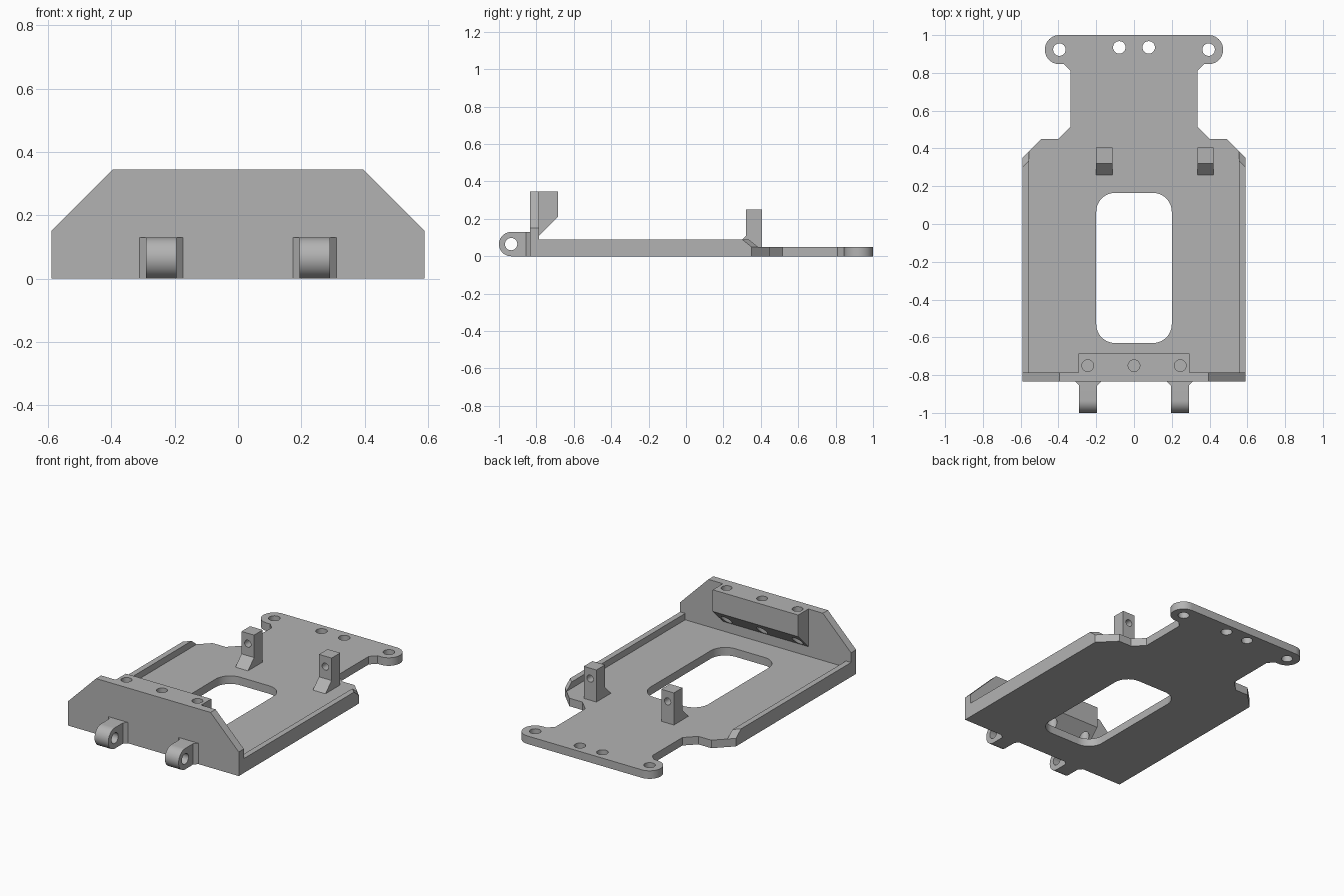
import bpy
import bmesh
from math import sin, cos, pi, radians

if "Cube" in bpy.data.objects:
    bpy.data.objects.remove(bpy.data.objects["Cube"], do_unlink=True)

grey = bpy.data.materials.new("plain grey")
grey.use_nodes = True
grey.diffuse_color = (0.45, 0.45, 0.45, 1)
grey.node_tree.nodes["Principled BSDF"].inputs["Base Color"].default_value = grey.diffuse_color

PLACE = {"X": lambda a, b, d: (d, a, b),
         "Y": lambda a, b, d: (a, d, b),
         "Z": lambda a, b, d: (a, b, d)}


def arc(cx, cy, r, start, end, steps=12):
    angles = [radians(start + (end - start) * i / steps) for i in range(steps + 1)]
    return [(cx + r * cos(t), cy + r * sin(t)) for t in angles]


def circle(cx, cy, r):
    return arc(cx, cy, r, 0, 360, 32)[:-1]


def prism(name, outline, axis, lo, hi):
    """Extrude a flat outline along an axis."""
    bm = bmesh.new()
    ends = [[bm.verts.new(PLACE[axis](a, b, d)) for a, b in outline] for d in (lo, hi)]
    for ring in ends:
        bm.faces.new(ring)
    for i in range(len(outline)):
        j = (i + 1) % len(outline)
        bm.faces.new((ends[0][i], ends[0][j], ends[1][j], ends[1][i]))
    bmesh.ops.recalc_face_normals(bm, faces=bm.faces)
    mesh = bpy.data.meshes.new(name)
    bm.to_mesh(mesh)
    bm.free()
    mesh.materials.append(grey)
    obj = bpy.data.objects.new(name, mesh)
    bpy.context.collection.objects.link(obj)
    return obj


def cut(obj, outlines, axis, lo=-2, hi=2):
    """Cut prism-shaped holes out of an object."""
    cutters = []
    for outline in outlines:
        cutter = prism("cutter", outline, axis, lo, hi)
        cutter.hide_render = True
        mod = obj.modifiers.new("hole", "BOOLEAN")
        mod.operation, mod.solver, mod.object = "DIFFERENCE", "EXACT", cutter
        cutters.append(cutter)
    bpy.context.view_layer.update()
    graph = bpy.context.evaluated_depsgraph_get()
    result = bpy.data.meshes.new_from_object(obj.evaluated_get(graph))
    obj.modifiers.clear()
    obj.data = result
    for cutter in cutters:
        bpy.data.objects.remove(cutter, do_unlink=True)


WALL_FRONT, WALL_BACK, FLOOR = -0.835, -0.785, 0.05

# Base plate with rear neck and rounded ears
half = [(0.59, WALL_BACK), (0.59, 0.35), (0.49, 0.45), (0.40, 0.45),
        (0.335, 0.515), (0.335, 0.81), (0.37, 0.846)]
half += arc(0.395, 0.923, 0.077, -90, 90, 20)
plate = prism("base_plate", half + [(-x, y) for x, y in reversed(half)], "Z", 0, FLOOR)
window = (arc(0.1, 0.065, 0.1, 0, 90) + arc(-0.1, 0.065, 0.1, 90, 180)
          + arc(-0.1, -0.53, 0.1, 180, 270) + arc(0.1, -0.53, 0.1, 270, 360))
holes = [circle(s * x, y, 0.033) for s in (-1, 1) for x, y in ((0.395, 0.923), (0.078, 0.935))]
cut(plate, [window] + holes, "Z")

# Front wall with sloped shoulders
prism("front_wall", [(-0.59, 0), (0.59, 0), (0.59, 0.15), (0.395, 0.345),
                     (-0.395, 0.345), (-0.59, 0.15)], "Y", WALL_FRONT, WALL_BACK)

# Drilled block behind the wall
block = prism("mounting_block", [(WALL_BACK, 0.345), (WALL_BACK, 0.11), (-0.685, 0.21),
                                 (-0.685, 0.345)], "X", -0.295, 0.295)
cut(block, [circle(x, -0.75, 0.031) for x in (-0.245, 0, 0.245)], "Z")

for side, label in ((1, "left"), (-1, "right")):
    # Side rail, sloping down at the rear along the plate corner
    rail = prism(label + "_rail", [(side * x, z) for x, z in
                 ((0.555, FLOOR), (0.59, FLOOR), (0.59, 0.09), (0.555, 0.09))],
                 "Y", WALL_BACK, 0.35)
    for v in rail.data.vertices:
        if v.co.y > 0:
            v.co.y = 0.94 - abs(v.co.x) - (v.co.z - FLOOR) * 1.25

    # Hinge lug with a pin hole and flared root
    x0, x1 = sorted((side * 0.195, side * 0.29))
    lug = prism(label + "_hinge_lug", [(WALL_FRONT, 0), (WALL_FRONT, 0.13)]
                + arc(-0.935, 0.065, 0.065, 90, 270, 24), "X", x0, x1)
    cut(lug, [circle(-0.935, 0.065, 0.033)], "X")
    for x, out in ((x0, -0.021), (x1, 0.021)):
        prism(label + "_lug_flare", [(x, WALL_FRONT), (x + out, WALL_FRONT),
                                     (x, WALL_FRONT - 0.021)], "Z", 0, 0.13)

# Two drilled posts with sloped feet
for label, x0 in (("right", -0.2), ("left", 0.335)):
    post = prism(label + "_post", [(0.26, FLOOR), (0.405, FLOOR), (0.405, 0.25),
                                   (0.32, 0.25), (0.32, 0.11)], "X", x0, x0 + 0.087)
    cut(post, [circle(x0 + 0.0435, 0.185, 0.022)], "Y")

# Smooth only the round surfaces
bpy.ops.object.select_all(action="DESELECT")
for obj in bpy.context.collection.objects:
    if obj.type == "MESH" and grey.name in obj.data.materials:
        obj.select_set(True)
        bpy.context.view_layer.objects.active = obj
bpy.ops.object.shade_smooth_by_angle(angle=radians(30))
